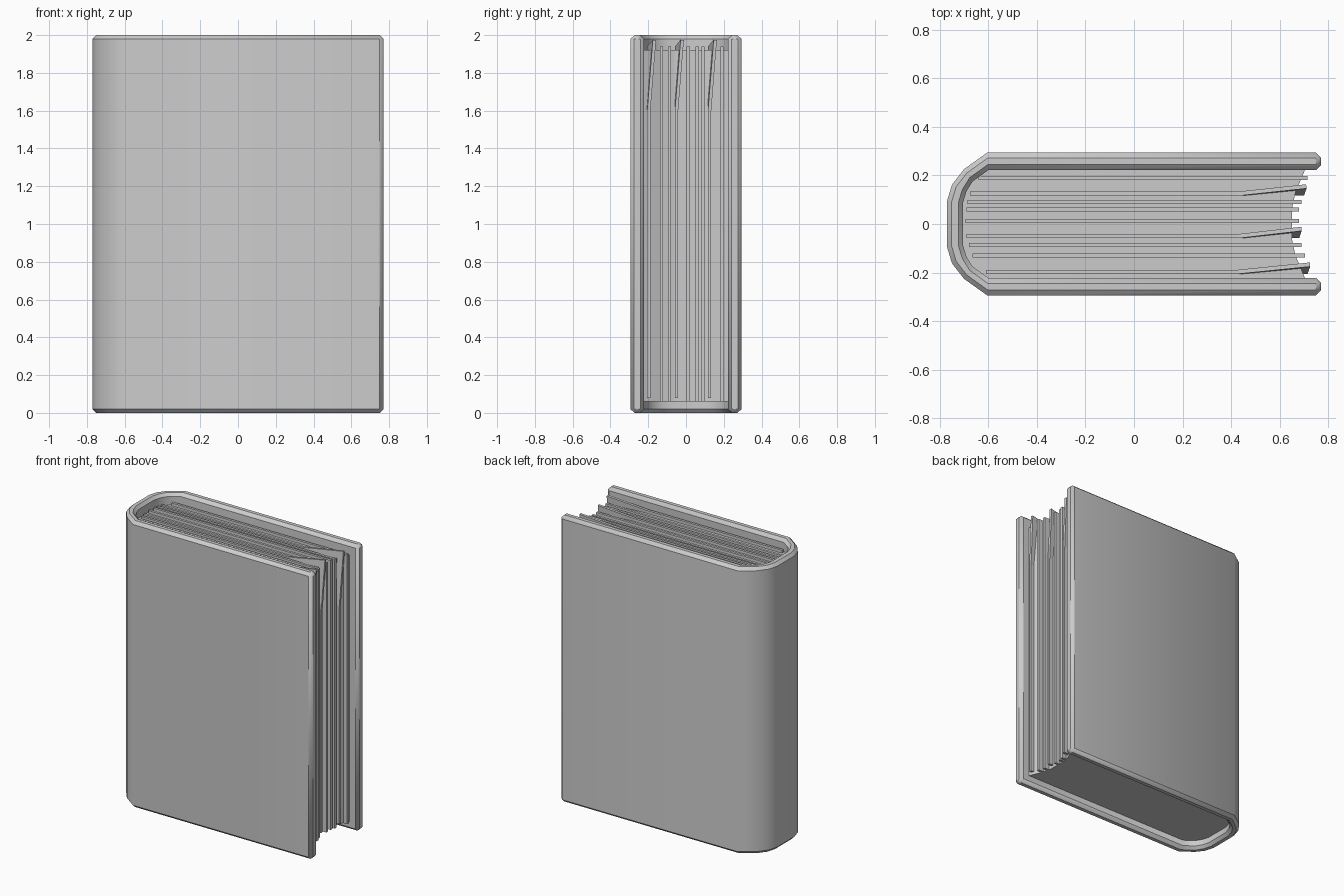
import bpy, bmesh

if "Cube" in bpy.data.objects:
    bpy.data.objects.remove(bpy.data.objects["Cube"])


def make_object(name, verts, faces):
    mesh = bpy.data.meshes.new(name)
    mesh.from_pydata(verts, [], faces)
    bm = bmesh.new()
    bm.from_mesh(mesh)
    bmesh.ops.recalc_face_normals(bm, faces=bm.faces)
    bm.to_mesh(mesh)
    bm.free()
    obj = bpy.data.objects.new(name, mesh)
    bpy.context.collection.objects.link(obj)
    return obj


def mirrored(half):
    return half + [(x, -y) for x, y in reversed(half)]


def smooth(obj, angle):
    bpy.ops.object.select_all(action='DESELECT')
    obj.select_set(True)
    bpy.context.view_layer.objects.active = obj
    bpy.ops.object.shade_smooth_by_angle(angle=angle)


# Cover: rounded U profile, both boards and the spine in one shell
outer = mirrored([(0.77, 0.294), (-0.605, 0.294), (-0.70, 0.226), (-0.75, 0.162), (-0.77, 0.095)])
inner = mirrored([(0.77, 0.222), (-0.60, 0.222), (-0.665, 0.175), (-0.69, 0.135), (-0.705, 0.085)])
n = len(outer)
verts = [(x, y, z) for z in (0, 2) for x, y in outer + inner]
faces = []
for i in range(n - 1):
    o, k, t = i, i + n, 2 * n
    faces += [(o, o + 1, o + 1 + t, o + t), (k, k + 1, k + 1 + t, k + t),
              (o, o + 1, k + 1, k), (o + t, o + 1 + t, k + 1 + t, k + t)]
for i in (0, n - 1):
    faces.append((i, i + n, i + 3 * n, i + 2 * n))
cover = make_object("cover", verts, faces)
bevel = cover.modifiers.new("bevel", 'BEVEL')
bevel.width = 0.02
bevel.segments = 1
bevel.limit_method = 'ANGLE'
bevel.angle_limit = 1.0
smooth(cover, 0.87)

# Page block: rounded at the spine, hollow at the fore edge
prof = mirrored([(0.65, 0.06), (0.665, 0.13), (0.705, 0.224), (-0.60, 0.224),
                 (-0.665, 0.175), (-0.69, 0.135), (-0.705, 0.085)])
prof = prof[:7] + prof[7:]
m = len(prof)
verts = [(x, y, z) for z in (0.06, 1.92) for x, y in prof]
faces = [tuple(range(m)), tuple(range(m, 2 * m))]
faces += [(i, (i + 1) % m, (i + 1) % m + m, i + m) for i in range(m)]
make_object("page_block", verts, faces)


def sheet(name, verts, faces):
    obj = make_object(name, verts, faces)
    solid = obj.modifiers.new("thickness", 'SOLIDIFY')
    solid.thickness = 0.017
    solid.offset = 0


# Straight loose sheets: y, spine end, fore edge end
straight = [(0.19, -0.64, 0.715), (0.09, -0.685, 0.69), (0.06, -0.69, 0.68),
            (0.012, -0.695, 0.68), (-0.087, -0.68, 0.69), (-0.13, -0.665, 0.705)]
for i, (y, a, b) in enumerate(straight):
    sheet(f"sheet_{i + 1}", [(a, y, 0.06), (b, y, 0.06), (b, y, 1.94), (a, y, 1.94)], [(0, 1, 2, 3)])

# Sheets with the top fore-edge corner curled towards +y
curled = [(0.125, -0.675, 0.71), (-0.05, -0.69, 0.69), (-0.197, -0.61, 0.725)]
for i, (y, a, b) in enumerate(curled):
    sheet(f"curled_sheet_{i + 1}",
          [(a, y, 0.08), (b - 0.01, y, 0.08), (b - 0.01, y, 1.6),
           (0.43, y, 1.94), (a, y, 1.94), (b, y + 0.03, 1.975)],
          [(0, 1, 2, 3, 4), (2, 5, 3)])
